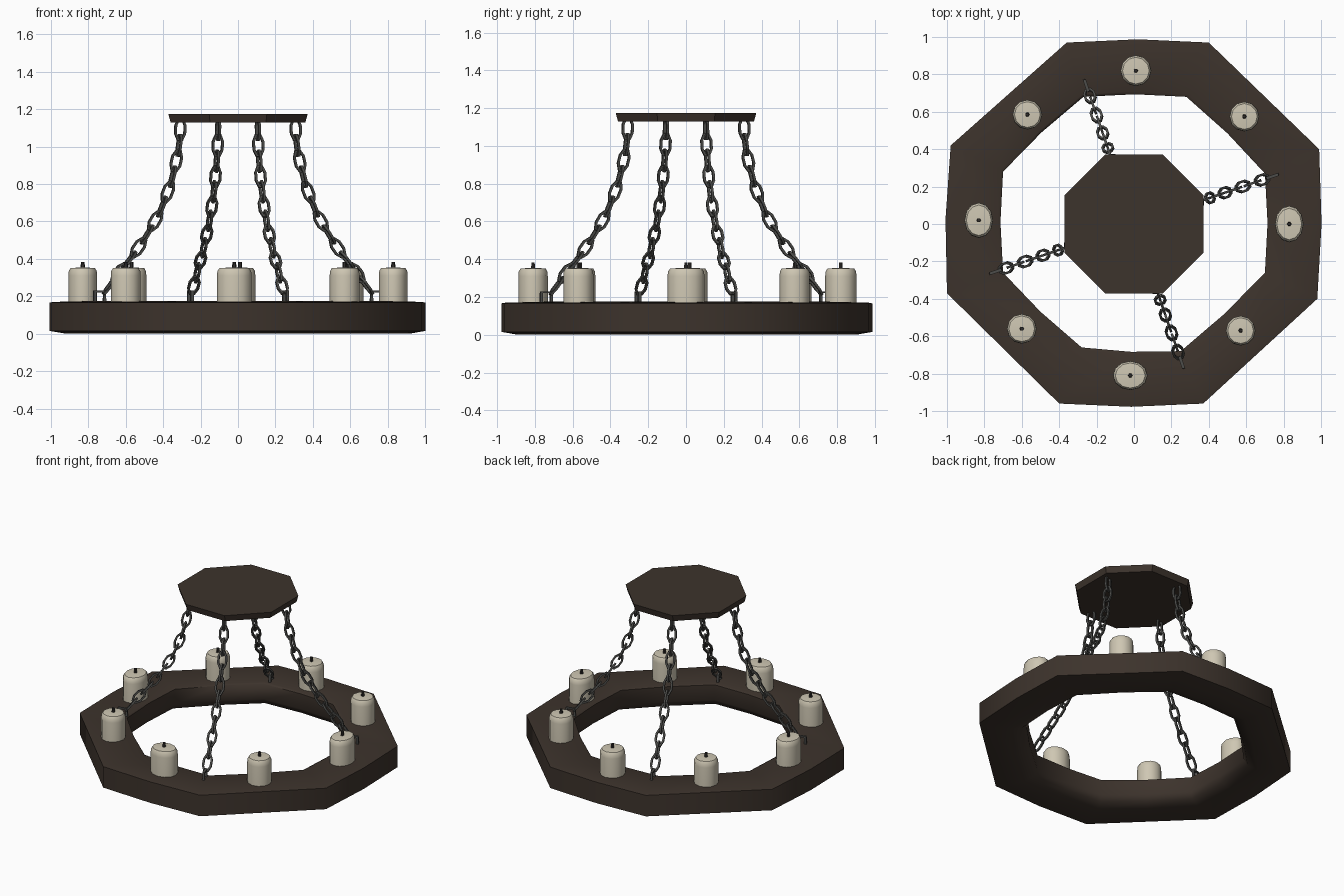
import bpy, bmesh, math
from mathutils import Vector

if "Cube" in bpy.data.objects:
    bpy.data.objects.remove(bpy.data.objects["Cube"])


def material(name, rgb):
    m = bpy.data.materials.new(name)
    m.diffuse_color = (*rgb, 1)
    m.use_nodes = True
    m.node_tree.nodes["Principled BSDF"].inputs["Base Color"].default_value = m.diffuse_color
    return m


WOOD = material("dark wood", (0.046, 0.033, 0.025))
WAX = material("candle wax", (0.62, 0.57, 0.45))
IRON = material("chain iron", (0.075, 0.075, 0.07))
WICK = material("wick", (0.03, 0.027, 0.025))


def finish(bm, name, mat, angle=None):
    bmesh.ops.recalc_face_normals(bm, faces=bm.faces)
    me = bpy.data.meshes.new(name)
    bm.to_mesh(me)
    bm.free()
    me.materials.append(mat)
    if angle:
        me.shade_smooth()
        me.set_sharp_from_angle(angle=math.radians(angle))
    ob = bpy.data.objects.new(name, me)
    bpy.context.collection.objects.link(ob)
    return ob


def loft(bm, loops, closed=False, caps=False):
    """Skin a list of equal-length closed point loops."""
    rows = [[bm.verts.new(p) for p in loop] for loop in loops]
    n = len(rows[0])
    for i in range(len(rows) if closed else len(rows) - 1):
        a, b = rows[i], rows[(i + 1) % len(rows)]
        for j in range(n):
            k = (j + 1) % n
            bm.faces.new((a[j], a[k], b[k], b[j]))
    if caps:
        bm.faces.new(rows[0])
        bm.faces.new(rows[-1])


def circle(cx, cy, z, r, n, phase=0.0):
    return [(cx + r * math.cos(phase + math.tau * i / n),
             cy + r * math.sin(phase + math.tau * i / n), z) for i in range(n)]


# Wooden ring: hand-hewn octagon, box section with rounded inner underside
outer = [(0.99, 0.40), (0.40, 0.97), (-0.36, 0.97), (-0.98, 0.42),
         (-1.0, -0.37), (-0.40, -0.96), (0.37, -0.96), (0.98, -0.40)]
inner = [(0.70, 0.27), (0.28, 0.68), (-0.27, 0.68), (-0.70, 0.28),
         (-0.70, -0.26), (-0.28, -0.66), (0.25, -0.68), (0.70, -0.26)]
section = [(1, 0.015), (1, 0.166), (0.93, 0.17), (0.05, 0.176),
           (0, 0.168), (0, 0.06), (0.08, 0.02), (0.3, 0.0), (0.7, 0.0)]
loops = []
for i in range(8):
    o0, o1 = Vector(outer[i]), Vector(outer[(i + 1) % 8])
    n0, n1 = Vector(inner[i]), Vector(inner[(i + 1) % 8])
    bulge = 1.018 if i % 2 else 1.0      # sides facing front and back bow out
    for o, n in ((o0, n0), ((o0 + o1) / 2 * bulge, (n0 + n1) / 2 * 1.02)):
        loops.append([(*n.lerp(o, t), z) for t, z in section])
bm = bmesh.new()
loft(bm, loops, closed=True)
finish(bm, "wooden_ring", WOOD, 60)

# Ceiling plate
bm = bmesh.new()
loft(bm, [circle(0, 0, 1.13, 0.39, 8, math.pi / 8),
          circle(0, 0, 1.175, 0.403, 8, math.pi / 8)], caps=True)
finish(bm, "ceiling_plate", WOOD)

# Candles and wicks
candles = [(0.83, 0.0, 0.077, 0.098), (0.59, 0.575, 0.08, 0.08), (0.01, 0.82, 0.083, 0.083),
           (-0.57, 0.585, 0.08, 0.08), (-0.83, 0.02, 0.077, 0.095), (-0.60, -0.56, 0.08, 0.08),
           (-0.02, -0.81, 0.093, 0.078), (0.57, -0.57, 0.08, 0.08)]
for i, (x, y, rx, ry) in enumerate(candles):
    bm = bmesh.new()
    prof = [(1, 0.165), (1, 0.31), (0.97, 0.335), (0.86, 0.35), (0.3, 0.354)]
    rings = [[(x + px * rx, y + py * ry, pz) for px, py, pz in circle(0, 0, z, r, 12)]
             for r, z in prof]
    loft(bm, rings, caps=True)
    finish(bm, f"candle_{i}", WAX, 50)
    bm = bmesh.new()
    loft(bm, [circle(x, y, 0.345, 0.012, 6), circle(x, y, 0.383, 0.01, 6)], caps=True)
    finish(bm, f"wick_{i}", WICK)


def tube(bm, pts, normal, th, closed):
    """Square bar following a planar path."""
    loops, n = [], len(pts)
    for i, p in enumerate(pts):
        a = pts[i - 1] if closed or i else p
        b = pts[(i + 1) % n] if closed or i < n - 1 else p
        side = (b - a).normalized().cross(normal) * th
        up = normal * th
        loops.append([p + side + up, p - side + up, p - side - up, p + side - up])
    loft(bm, loops, closed=closed, caps=not closed)


# Chains: sagging path in (radius, height), sampled at equal steps
path = [(0.325, 1.135), (0.33, 1.0), (0.38, 0.8), (0.45, 0.63),
        (0.56, 0.46), (0.66, 0.34), (0.75, 0.225)]
path = [Vector(p) for p in path]
lengths = [(b - a).length for a, b in zip(path, path[1:])]


def along(s):
    for a, b, l in zip(path, path[1:], lengths):
        if s <= l:
            return a.lerp(b, s / l)
        s -= l
    return path[-1]


LINKS, HALF = 12, 0.056
outline = [(-1, -0.011), (-0.4, -0.026), (0.4, -0.026), (1, -0.011),
           (1, 0.011), (0.4, 0.026), (-0.4, 0.026), (-1, 0.011)]
total = sum(lengths)
for c in range(4):
    ang = math.radians(19 + 90 * c)
    rad = Vector((math.cos(ang), math.sin(ang), 0))
    side = Vector((-math.sin(ang), math.cos(ang), 0))
    up = Vector((0, 0, 1))
    bm = bmesh.new()
    for k in range(LINKS):
        p0, p1 = along(total * k / LINKS), along(total * (k + 1) / LINKS)
        mid = (p0 + p1) / 2
        d = (p1 - p0).normalized()
        t = rad * d.x + up * d.y
        nrm = t.cross(side)
        w, n = (side, nrm) if k % 2 else (nrm, side)
        ctr = rad * mid.x + up * mid.y
        tube(bm, [ctr + t * (u * HALF) + w * v for u, v in outline], n, 0.0065, True)
    finish(bm, f"chain_{c}", IRON)
    # Staple that holds the chain on the ring
    bm = bmesh.new()
    pts = [rad * r + up * z for r, z in ((0.755, 0.16), (0.755, 0.225), (0.81, 0.225), (0.81, 0.16))]
    tube(bm, pts, side, 0.008, False)
    finish(bm, f"staple_{c}", IRON)
